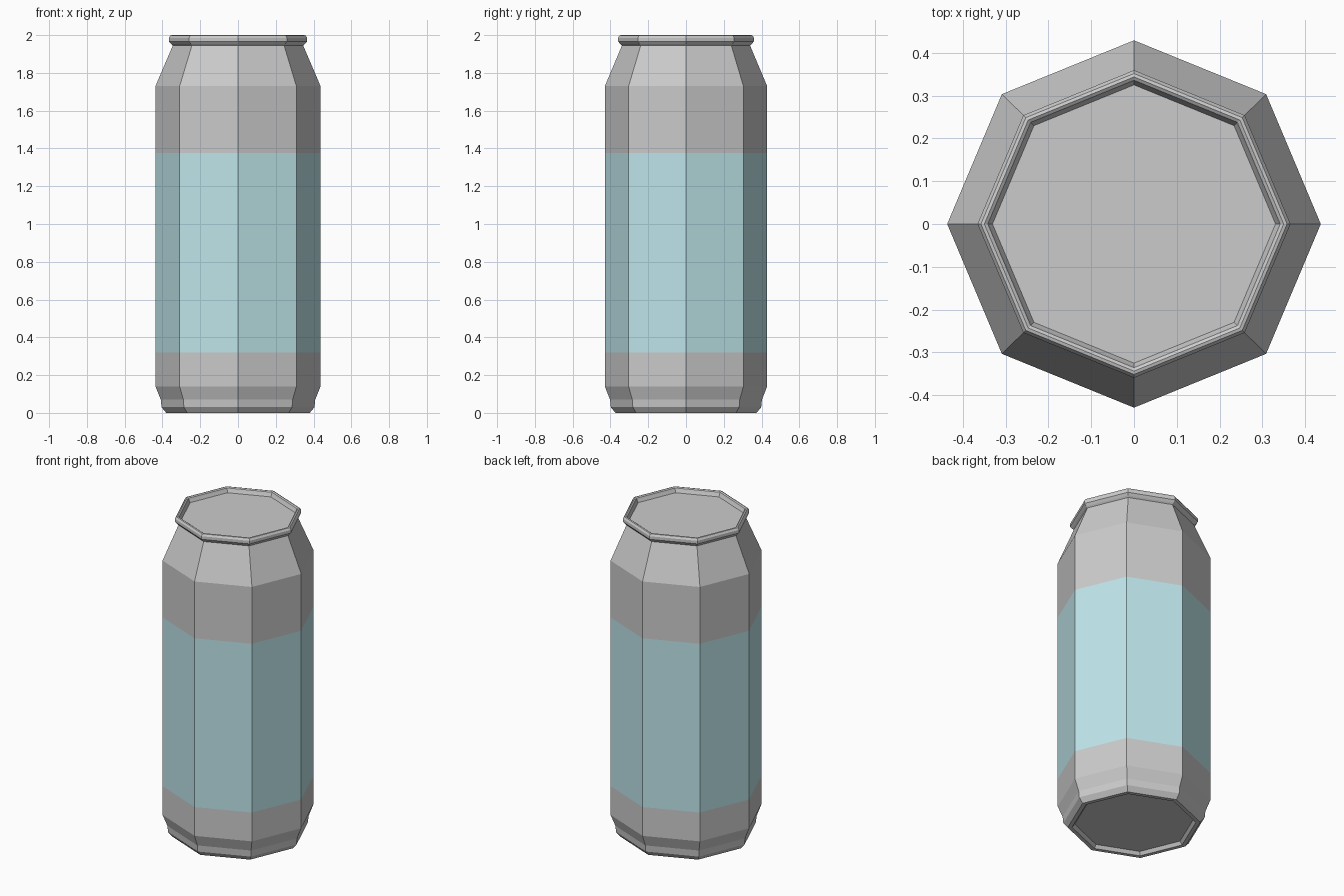
import bpy, bmesh
from math import cos, sin, tau

if "Cube" in bpy.data.objects:
    bpy.data.objects.remove(bpy.data.objects["Cube"])

SIDES = 8
Y_SQUASH = 0.983


def lathe(name, profile, cap_start=False, cap_end=False, color=None):
    """Revolve (radius, z) points, listed up the outer wall, into an 8-sided shell."""
    bm = bmesh.new()
    rings = [[bm.verts.new((r * cos(tau * i / SIDES), r * Y_SQUASH * sin(tau * i / SIDES), z))
              for i in range(SIDES)] for r, z in profile]
    for low, high in zip(rings, rings[1:]):
        for i in range(SIDES):
            j = (i + 1) % SIDES
            bm.faces.new((low[i], low[j], high[j], high[i]))
    if cap_start:
        bm.faces.new(rings[0][::-1])
    if cap_end:
        bm.faces.new(rings[-1])
    mesh = bpy.data.meshes.new(name)
    bm.to_mesh(mesh)
    bm.free()
    obj = bpy.data.objects.new(name, mesh)
    bpy.context.collection.objects.link(obj)
    if color:
        mat = bpy.data.materials.new(name)
        mat.diffuse_color = color
        mat.use_nodes = True
        mat.node_tree.nodes["Principled BSDF"].inputs["Base Color"].default_value = mat.diffuse_color
        mesh.materials.append(mat)
    return obj


# Base with recessed underside, foot ring and lower wall
lathe("can_base", [(0.34, 0.02), (0.355, 0.0), (0.38, 0.0), (0.405, 0.03),
                   (0.409, 0.07), (0.437, 0.14), (0.437, 0.32)], cap_start=True)

# Coloured label band
lathe("label_band", [(0.437, 0.32), (0.437, 1.375)], color=(0.52, 0.79, 0.83, 1))

# Upper wall, tapered shoulder, rolled rim and sunken lid
lathe("can_top", [(0.437, 1.375), (0.437, 1.73), (0.345, 1.945), (0.354, 1.953),
                  (0.366, 1.967), (0.366, 1.986), (0.358, 1.998), (0.350, 2.0),
                  (0.342, 1.995), (0.338, 1.985), (0.331, 1.97)], cap_end=True)
